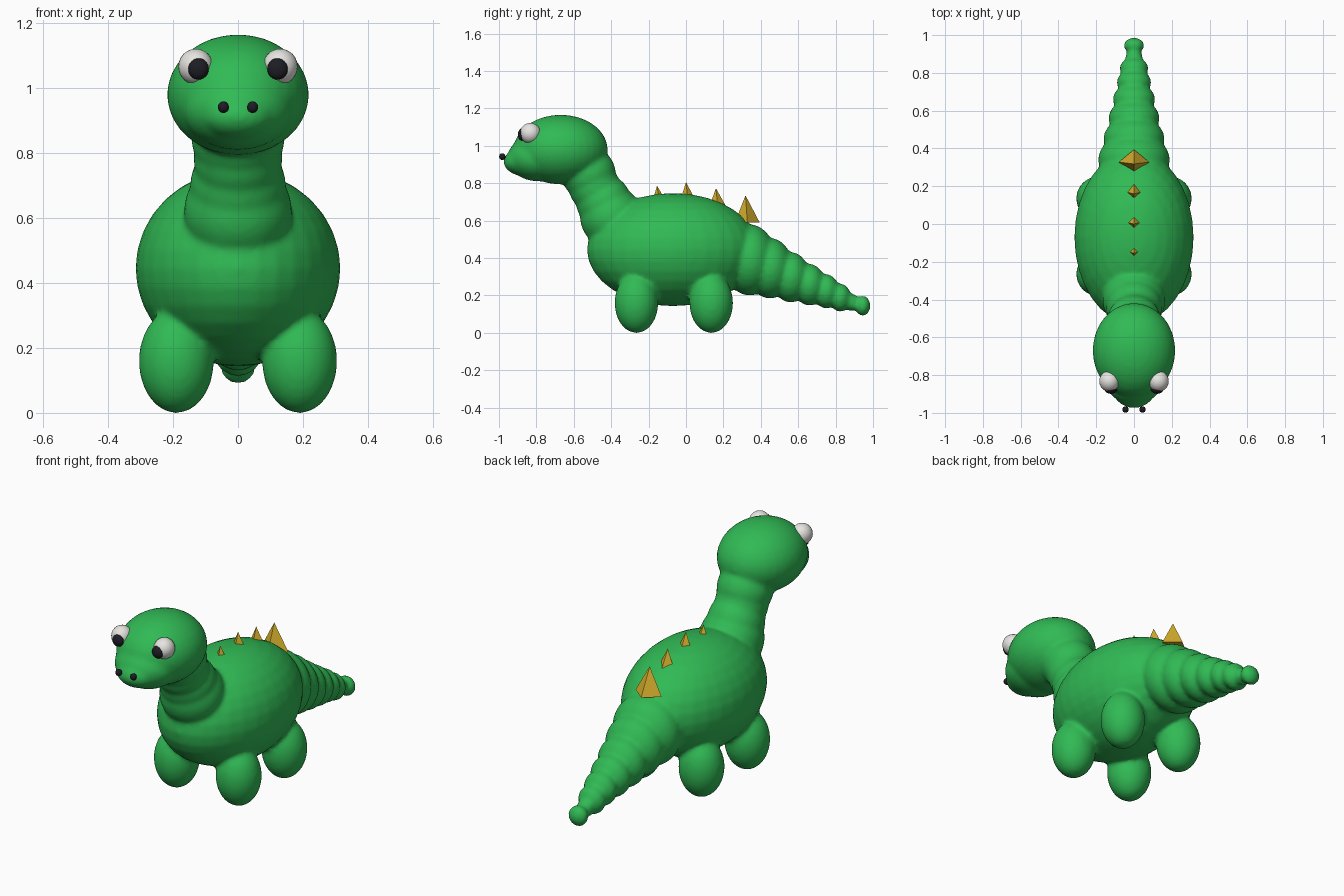
import bpy
import bmesh
from mathutils import Matrix, Vector

cube = bpy.data.objects.get("Cube")
if cube:
    bpy.data.objects.remove(cube)


def material(name, rgb, rough=0.6):
    m = bpy.data.materials.new(name)
    m.use_nodes = True
    m.diffuse_color = (*rgb, 1)
    bsdf = m.node_tree.nodes["Principled BSDF"]
    bsdf.inputs["Base Color"].default_value = (*rgb, 1)
    bsdf.inputs["Roughness"].default_value = rough
    return m


GREEN = material("leaf green", (0.03, 0.49, 0.09))
GOLD = material("spike gold", (0.66, 0.42, 0.025))
WHITE = material("eye white", (0.8, 0.78, 0.75))
BLACK = material("pupil black", (0.012, 0.012, 0.018))


def ellipsoid(bm, centre, radii, segments=32):
    mat = Matrix.Translation(centre) @ Matrix.Diagonal((*radii, 1))
    bmesh.ops.create_uvsphere(bm, u_segments=segments, v_segments=segments // 2,
                              radius=1, matrix=mat)


def finish(name, bm, mat, smooth=True):
    mesh = bpy.data.meshes.new(name)
    bm.to_mesh(mesh)
    bm.free()
    mesh.materials.append(mat)
    for p in mesh.polygons:
        p.use_smooth = smooth
    ob = bpy.data.objects.new(name, mesh)
    bpy.context.collection.objects.link(ob)
    return ob


# Skin: overlapping rounded masses fused into one soft surface
skin = bmesh.new()
ellipsoid(skin, (0, -0.07, 0.445), (0.316, 0.46, 0.302))     # torso
ellipsoid(skin, (0, -0.67, 0.98), (0.219, 0.252, 0.186))     # cranium
ellipsoid(skin, (0, -0.79, 0.935), (0.17, 0.165, 0.125))     # cheeks
ellipsoid(skin, (0, -0.87, 0.915), (0.115, 0.105, 0.075))    # snout

# Neck rings: y, z, radius
for y, z, r in [(-0.52, 0.85, 0.145), (-0.49, 0.78, 0.137),
                (-0.44, 0.70, 0.148), (-0.40, 0.62, 0.167)]:
    ellipsoid(skin, (0, y, z), (r, r, r))

# Tail beads, tapering to a round tip: y, z, radius
for y, z, r in [(0.34, 0.39, 0.19), (0.45, 0.345, 0.162), (0.56, 0.297, 0.135),
                (0.66, 0.257, 0.112), (0.75, 0.222, 0.092), (0.825, 0.188, 0.076),
                (0.885, 0.163, 0.047), (0.945, 0.145, 0.055)]:
    ellipsoid(skin, (0, y, z), (r, r * 0.75, r))

# Four stubby legs
for side in (-1, 1):
    for y in (-0.265, 0.135):
        ellipsoid(skin, (side * 0.19, y, 0.16), (0.116, 0.117, 0.161))

body = finish("body_skin", skin, GREEN)
fuse = body.modifiers.new("fuse", 'REMESH')
fuse.mode = 'VOXEL'
fuse.voxel_size = 0.012
fuse.use_smooth_shade = True
soften = body.modifiers.new("soften", 'SMOOTH')
soften.factor = 0.5
soften.iterations = 7

# Eyes, pupils and nostrils on both sides
for side, label in ((1, "left"), (-1, "right")):
    for part, mat, centre, radii in [
            ("eye", WHITE, (0.13, -0.832, 1.067), (0.054, 0.056, 0.055)),
            ("pupil", BLACK, (0.122, -0.878, 1.06), (0.032, 0.021, 0.033)),
            ("nostril", BLACK, (0.045, -0.982, 0.942), (0.017, 0.017, 0.018))]:
        bm = bmesh.new()
        ellipsoid(bm, Vector((centre[0] * side, centre[1], centre[2])), radii, 24)
        finish(f"{label}_{part}", bm, mat)

# Back spikes, four-sided: y, base z, tip z, half width, half depth
for i, (y, low, high, w, d) in enumerate([
        (-0.145, 0.72, 0.787, 0.031, 0.029), (0.01, 0.715, 0.806, 0.041, 0.038),
        (0.17, 0.675, 0.773, 0.046, 0.045), (0.328, 0.59, 0.735, 0.08, 0.066)]):
    bm = bmesh.new()
    base = [bm.verts.new(p) for p in
            ((w, y, low), (0, y + d, low), (-w, y, low), (0, y - d, low))]
    tip = bm.verts.new((0, y - 0.01, high))
    bm.faces.new(base[::-1])
    for a, b in zip(base, base[1:] + base[:1]):
        bm.faces.new((a, b, tip))
    finish(f"back_spike_{i + 1}", bm, GOLD, smooth=False)
